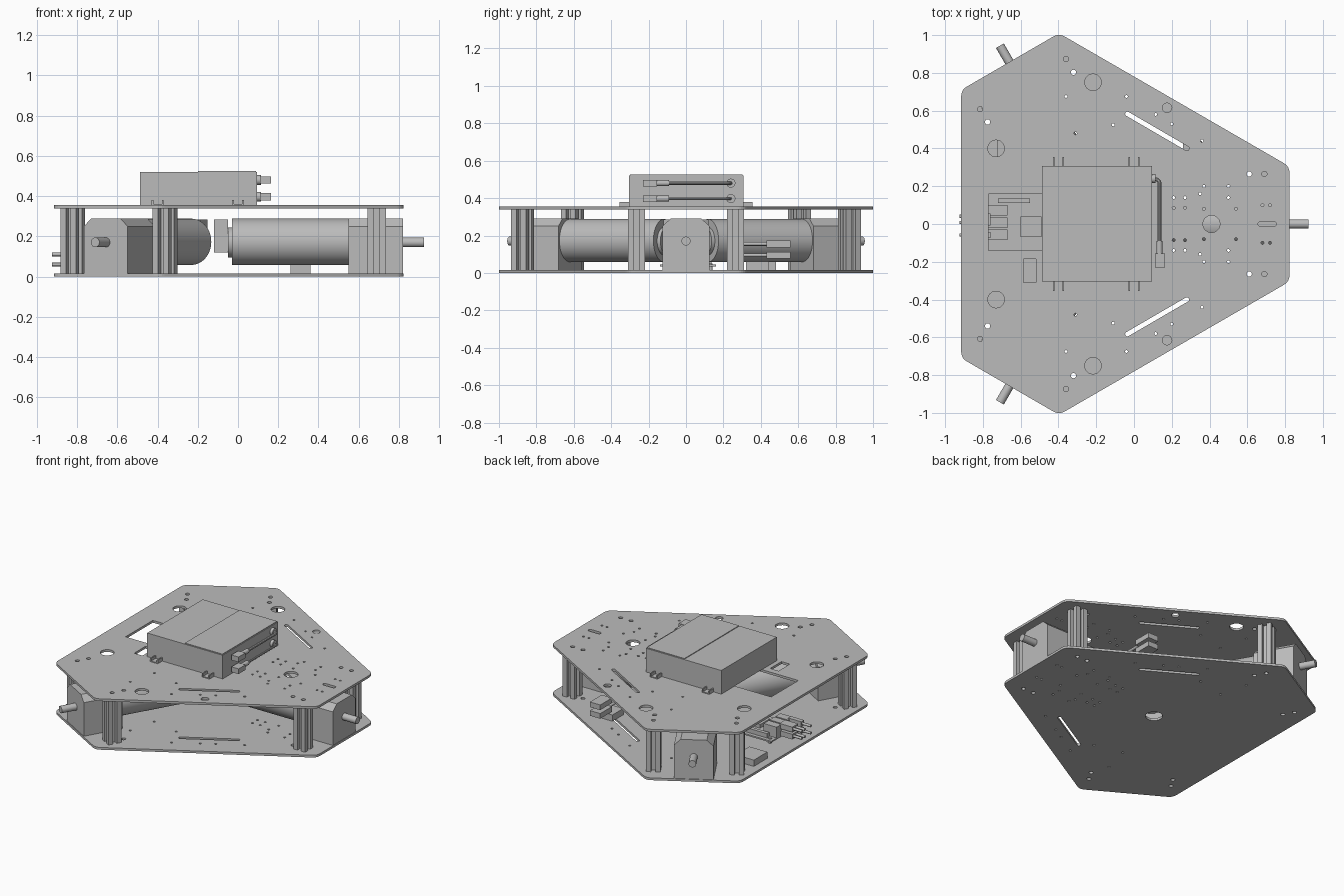
import bpy, bmesh, math
from mathutils import Matrix, Vector

cube = bpy.data.objects.get("Cube")
if cube:
    bpy.data.objects.remove(cube)

grey = bpy.data.materials.new("plain grey")
grey.use_nodes = True
grey.diffuse_color = (0.5, 0.5, 0.5, 1)
grey.node_tree.nodes["Principled BSDF"].inputs["Base Color"].default_value = (0.5, 0.5, 0.5, 1)

HUB = -0.165          # x of the three-fold centre
AXLE = 0.17           # height of the motor axes
DECK = 0.355          # top of the upper plate
ID = Matrix.Identity(4)


def add(name, mesh, frame=ID, smooth=False):
    mesh.materials.clear()
    mesh.materials.append(grey)
    ob = bpy.data.objects.new(name, mesh)
    ob.matrix_world = frame
    bpy.context.collection.objects.link(ob)
    if smooth:
        bpy.ops.object.select_all(action='DESELECT')
        ob.select_set(True)
        bpy.context.view_layer.objects.active = ob
        bpy.ops.object.shade_smooth_by_angle(angle=math.radians(35))
    return ob


def box(name, x, y, z, frame=ID):
    """Box from (low, high) ranges."""
    bm = bmesh.new()
    size = Matrix.Diagonal((x[1] - x[0], y[1] - y[0], z[1] - z[0], 1))
    mid = Matrix.Translation([(r[0] + r[1]) / 2 for r in (x, y, z)])
    bmesh.ops.create_cube(bm, size=1, matrix=mid @ size)
    me = bpy.data.meshes.new(name)
    bm.to_mesh(me)
    bm.free()
    return add(name, me, frame)


def rod(name, start, end, radius, frame=ID, sides=40):
    """Cylinder between two points."""
    a, b = Vector(start), Vector(end)
    d = b - a
    turn = d.to_track_quat('Z', 'Y').to_matrix().to_4x4()
    bm = bmesh.new()
    bmesh.ops.create_cone(bm, cap_ends=True, segments=sides, radius1=radius, radius2=radius,
                          depth=d.length, matrix=Matrix.Translation((a + b) / 2) @ turn)
    me = bpy.data.meshes.new(name)
    bm.to_mesh(me)
    bm.free()
    return add(name, me, frame, True)


def sheet(name, loops, low, high, frame=ID):
    """Extruded flat outline; the first loop is the edge, the others are holes."""
    cu = bpy.data.curves.new(name, 'CURVE')
    cu.dimensions, cu.fill_mode = '2D', 'BOTH'
    cu.extrude = (high - low) / 2
    for loop in loops:
        sp = cu.splines.new('POLY')
        sp.points.add(len(loop) - 1)
        for p, (x, y) in zip(sp.points, loop):
            p.co = (x, y, 0, 1)
        sp.use_cyclic_u = True
    tmp = bpy.data.objects.new("outline", cu)
    me = bpy.data.meshes.new_from_object(tmp)
    bpy.data.objects.remove(tmp)
    me.polygons.foreach_set("use_smooth", [False] * len(me.polygons))
    return add(name, me, frame @ Matrix.Translation((0, 0, (low + high) / 2)))


def wire(name, points, radius):
    cu = bpy.data.curves.new(name, 'CURVE')
    cu.dimensions = '3D'
    cu.bevel_depth, cu.bevel_resolution, cu.use_fill_caps = radius, 3, True
    sp = cu.splines.new('NURBS')
    sp.points.add(len(points) - 1)
    for p, co in zip(sp.points, points):
        p.co = (*co, 1)
    sp.use_endpoint_u, sp.order_u = True, 3
    tmp = bpy.data.objects.new("path", cu)
    me = bpy.data.meshes.new_from_object(tmp)
    bpy.data.objects.remove(tmp)
    add(name, me, ID, True)


def circle(x, y, r, n=24):
    return [(x + r * math.cos(i * math.tau / n), y + r * math.sin(i * math.tau / n)) for i in range(n)]


def rect(x0, x1, y0, y1):
    return [(x0, y0), (x1, y0), (x1, y1), (x0, y1)]


def slot(a, b, r):
    a, b = Vector(a), Vector(b)
    t = math.atan2((b - a).y, (b - a).x)
    pts = []
    for c, base in ((b, t - math.pi / 2), (a, t + math.pi / 2)):
        for i in range(9):
            g = base + math.pi * i / 8
            pts.append((c.x + r * math.cos(g), c.y + r * math.sin(g)))
    return pts


def rounded(pts, r):
    out = []
    for i, p in enumerate(pts):
        p, q, s = Vector(p), Vector(pts[i - 1]), Vector(pts[(i + 1) % len(pts)])
        a, b = p + (q - p).normalized() * r, p + (s - p).normalized() * r
        for k in range(6):
            t = k / 5
            out.append(tuple(a * (1 - t) ** 2 + p * 2 * t * (1 - t) + b * t * t))
    return out


# Two hexagonal plates sharing slots and screw holes
half = [(0.823, 0.305), (-0.397, 1.01), (-0.915, 0.71)]
edge = rounded(half + [(x, -y) for x, y in reversed(half)], 0.035)
shared = []
for s in (1, -1):
    shared.append(slot((-0.035, s * 0.583), (0.28, s * 0.4), 0.012))
    for x, y in [(0.61, 0.265), (0.69, 0.265), (-0.815, 0.608), (-0.775, 0.54), (-0.36, 0.873), (-0.32, 0.803)]:
        shared.append(circle(x, s * y, 0.014, 12))
    for x, y in [(-0.36, 0.675), (-0.31, 0.48), (-0.11, 0.525), (-0.04, 0.675), (0.115, 0.58), (0.2, 0.53),
                 (0.36, 0.44), (0.21, 0.14), (0.21, 0.085), (0.27, 0.14), (0.35, 0.16), (0.37, 0.08),
                 (0.37, 0.2), (0.5, 0.2), (0.5, 0.14), (0.54, 0.08), (0.68, 0.1), (0.72, 0.1), (0.27, 0.085)]:
        shared.append(circle(x, s * y, 0.008, 8))
big = [circle(0.41, 0, 0.045)]
for s in (1, -1):
    big += [circle(-0.73, s * 0.4, 0.044), circle(-0.217, s * 0.75, 0.044), circle(0.175, s * 0.615, 0.025)]
windows = [rect(-0.77, -0.4, -0.14, 0.16), rect(-0.585, -0.52, -0.31, -0.185),
           slot((0.67, 0), (0.74, 0), 0.013)]
sheet("bottom_plate", [edge, circle(HUB, 0, 0.055)] + shared, 0, 0.016)
sheet("top_plate", [edge] + shared + big + windows, DECK - 0.016, DECK)

# Three radial drive units with slotted posts on either side
w = 0.045
side = [(w, -w), (w, -0.3 * w), (0.4 * w, -0.3 * w), (0.4 * w, 0.3 * w), (w, 0.3 * w)]
quarter = [(1, 0), (0, 1), (-1, 0), (0, -1)]
post = [(x * c - y * s, x * s + y * c) for c, s in quarter for x, y in side]
block = [(0.016, -0.125), (0.25, -0.125), (0.29, -0.083), (0.29, 0.083), (0.25, 0.125), (0.016, 0.125)]
for n, name in enumerate(("left", "back", "front")):
    f = Matrix.Translation((HUB, 0, 0)) @ Matrix.Rotation(n * math.tau / 3, 4, 'Z')
    # Profile is drawn with height along local x, then tipped upright
    upright = f @ Matrix(((0, 0, 1, 0), (0, 1, 0, 0), (1, 0, 0, 0), (0, 0, 0, 1)))
    tip = sheet(name + "_gearbox", [block], 0.715, 0.985, upright)
    tip.data.flip_normals()
    rod(name + "_motor", (0.135, 0, AXLE + 0.003), (0.715, 0, AXLE + 0.003), 0.115, f, 64)
    rod(name + "_motor_neck", (0.115, 0, AXLE), (0.135, 0, AXLE), 0.075, f)
    box(name + "_encoder", (0.045, 0.115), (-0.04, 0.04), (0.12, 0.285), f)
    rod(name + "_shaft", (0.98, 0, AXLE), (1.09, 0, AXLE), 0.024, f, 32)
    for s in (1, -1):
        place = f @ Matrix.Translation((0.855, s * 0.265, 0))
        sheet(name + "_post", [post], 0.016, DECK - 0.016, place)

# Control case on the top plate, with lid and mounting tabs
box("case", (-0.488, 0.095), (-0.305, 0.308), (DECK, 0.52))
box("case_lid", (-0.2, 0.09), (-0.3, 0.303), (0.52, 0.525))
for x in (-0.4, 0):
    for s in (1, -1):
        y = sorted((s * 0.3, s * 0.355))
        box("case_tab", (x - 0.027, x + 0.027), y, (DECK, DECK + 0.006))
        for e in (-0.025, 0.025):
            box("tab_rib", (x + e - 0.004, x + e + 0.004), y, (DECK, DECK + 0.025))

# Leads along the side of the case
for z, r in ((0.48, 0.01), (0.397, 0.007)):
    wire("case_lead", [(0.09, 0.24, z), (0.135, 0.24, z), (0.135, 0.19, z), (0.135, -0.12, z)], r)
    rod("lead_socket", (0.09, 0.24, z), (0.115, 0.24, z), 0.024, ID, 24)
    rod("lead_collar", (0.135, -0.09, z), (0.135, -0.16, z), 0.016, ID, 16)
    box("lead_plug", (0.11, 0.165), (-0.23, -0.155), (z - 0.018, z + 0.018))

# Circuit board and its parts on the bottom plate
box("circuit_board", (-0.77, -0.48), (-0.14, 0.16), (0.035, 0.045))
for x in (-0.74, -0.51):
    for y in (-0.11, 0.13):
        rod("board_standoff", (x, y, 0.01), (x, y, 0.05), 0.012, ID, 12)
for y in (-0.085, -0.02, 0.045):
    box("board_port", (-0.77, -0.67), (y, y + 0.055), (0.045, 0.12))
box("board_chip", (-0.6, -0.49), (-0.07, 0.04), (0.045, 0.07))
box("board_header", (-0.72, -0.55), (0.11, 0.135), (0.045, 0.075))
box("battery", (-0.86, -0.72), (0.33, 0.48), (0.016, 0.06))

# Cable plugs reaching the rim
for y in (-0.058, 0.008, 0.04):
    for z in (0.06, 0.11):
        box("port_plug", (-0.86, -0.76), (y - 0.016, y + 0.016), (z - 0.018, z + 0.018))
        rod("port_cable", (-0.925, y, z), (-0.85, y, z), 0.009, ID, 12)

# Loose connectors between the plates
for z in (0.095, 0.155):
    box("connector", (0.27, 0.35), (0.43, 0.56), (z - 0.018, z + 0.018))
    rod("connector_cable", (0.31, 0.3, z), (0.31, 0.44, z), 0.01, ID, 12)
box("connector_base", (0.26, 0.36), (0.32, 0.44), (0.016, 0.06))
